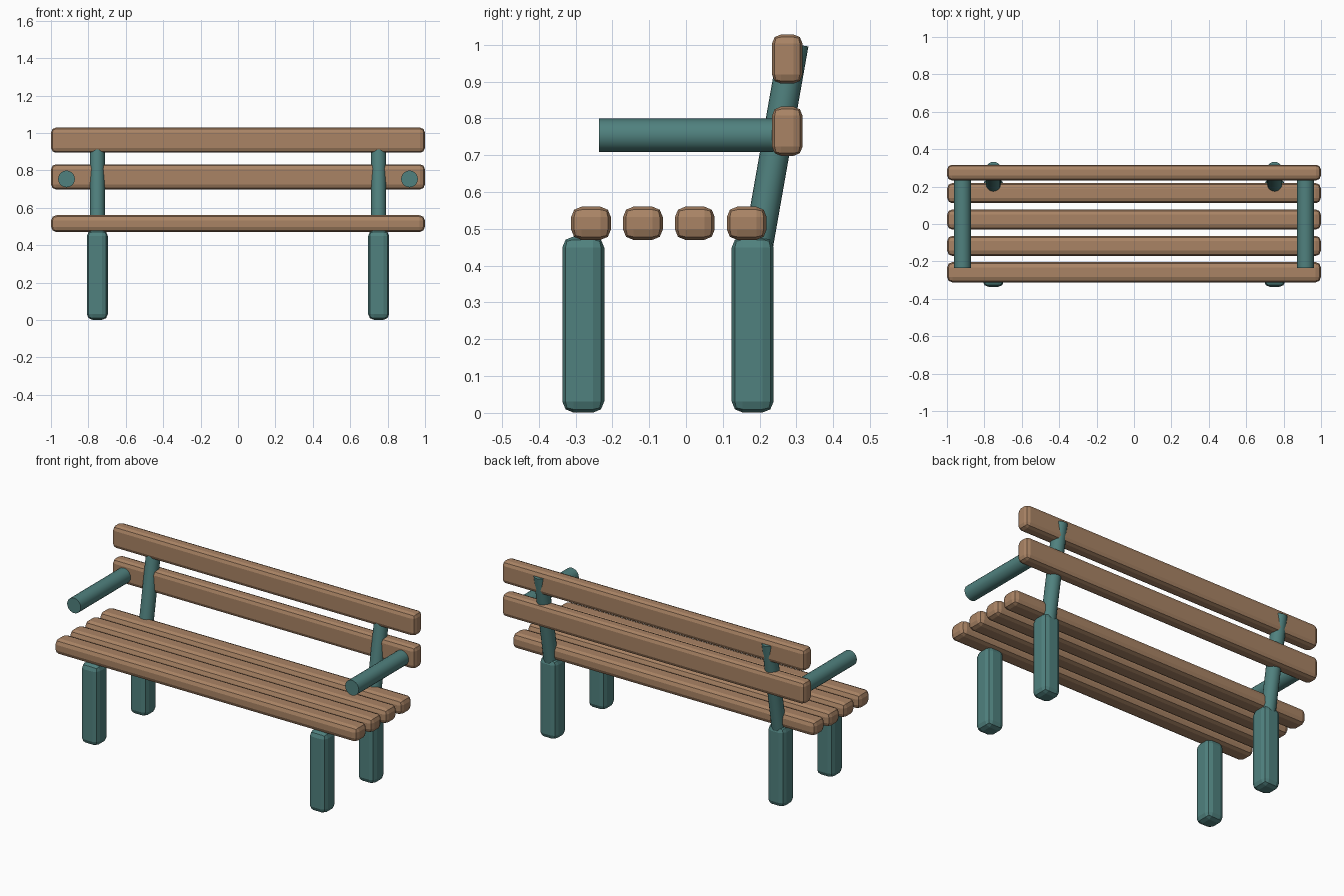
import bpy
import math
from mathutils import Vector

if "Cube" in bpy.data.objects:
    bpy.data.objects.remove(bpy.data.objects["Cube"])


def material(name, color):
    m = bpy.data.materials.new(name)
    m.diffuse_color = color
    m.use_nodes = True
    m.node_tree.nodes["Principled BSDF"].inputs["Base Color"].default_value = m.diffuse_color
    return m


wood = material("wood", (0.40, 0.23, 0.13, 1))
metal = material("painted_metal", (0.08, 0.22, 0.21, 1))


def rounded_box(name, center, size, bevel, mat):
    bpy.ops.mesh.primitive_cube_add(size=1, location=center)
    ob = bpy.context.object
    ob.name = name
    ob.scale = size
    bpy.ops.object.transform_apply(location=False, rotation=False, scale=True)
    mod = ob.modifiers.new("bevel", "BEVEL")
    mod.width = bevel
    mod.segments = 2
    ob.data.materials.append(mat)
    return ob


def rod(name, start, end, radius, mat):
    a, b = Vector(start), Vector(end)
    d = b - a
    bpy.ops.mesh.primitive_cylinder_add(vertices=20, radius=radius, depth=d.length,
                                        location=(a + b) / 2)
    ob = bpy.context.object
    ob.name = name
    ob.rotation_euler = d.to_track_quat('Z', 'Y').to_euler()
    ob.data.materials.append(mat)
    bpy.ops.object.shade_smooth_by_angle(angle=math.radians(30))
    return ob


# Seat slats
for i in range(4):
    rounded_box(f"seat_slat_{i + 1}", (0, -0.258 + 0.141 * i, 0.515),
                (1.998, 0.108, 0.09), 0.028, wood)

# Backrest slats
for name, z in (("lower_back_slat", 0.765), ("upper_back_slat", 0.961)):
    rounded_box(name, (0, 0.275, z), (1.998, 0.083, 0.134), 0.025, wood)

# Legs, back posts and armrests on both sides
for side, s in (("left", -1), ("right", 1)):
    x = 0.752 * s
    rounded_box(f"front_leg_{side}", (x, -0.279, 0.24), (0.112, 0.114, 0.478), 0.03, metal)
    rounded_box(f"rear_leg_{side}", (x, 0.181, 0.24), (0.112, 0.114, 0.478), 0.03, metal)
    rod(f"back_post_{side}", (x, 0.194, 0.44), (x, 0.293, 1.002), 0.04, metal)
    rod(f"armrest_{side}", (0.917 * s, -0.236, 0.754), (0.917 * s, 0.238, 0.754), 0.045, metal)
